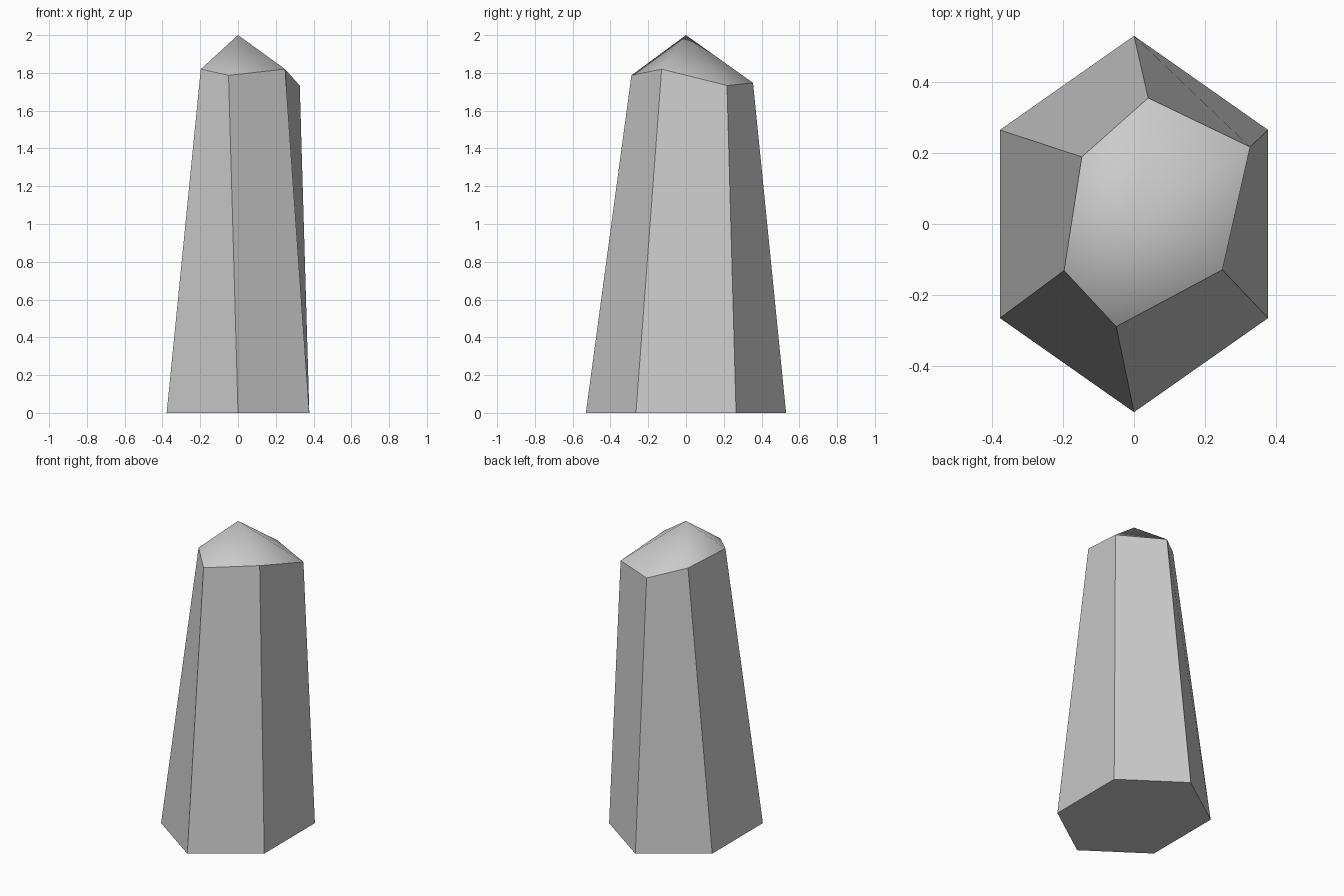
import bpy, bmesh
from math import sin, cos, tau

if "Cube" in bpy.data.objects:
    bpy.data.objects.remove(bpy.data.objects["Cube"])

# Shaft cross-sections, clockwise from the back corner
base = [(0.436 * sin(i * tau / 6), 0.53 * cos(i * tau / 6), 0) for i in range(6)]
shoulder = [(0.04, 0.355, 1.747), (0.327, 0.217, 1.733), (0.249, -0.129, 1.82),
            (-0.05, -0.289, 1.787), (-0.197, -0.131, 1.82), (-0.147, 0.189, 1.80)]

bm = bmesh.new()
low = [bm.verts.new(p) for p in base]
top = [bm.verts.new(p) for p in shoulder]
tip = bm.verts.new((0, 0, 2))

# Flat base, flat sides, smooth pointed cap
bm.faces.new(low)
for i in range(6):
    j = (i + 1) % 6
    bm.faces.new((low[i], top[i], top[j], low[j]))
    bm.faces.new((top[i], tip, top[j])).smooth = True

# Keep every edge crisp except those running up to the tip
for e in bm.edges:
    e.smooth = tip in e.verts
bmesh.ops.recalc_face_normals(bm, faces=bm.faces)

mesh = bpy.data.meshes.new("crystal_pillar")
bm.to_mesh(mesh)
bm.free()
pillar = bpy.data.objects.new("crystal_pillar", mesh)
bpy.context.collection.objects.link(pillar)
